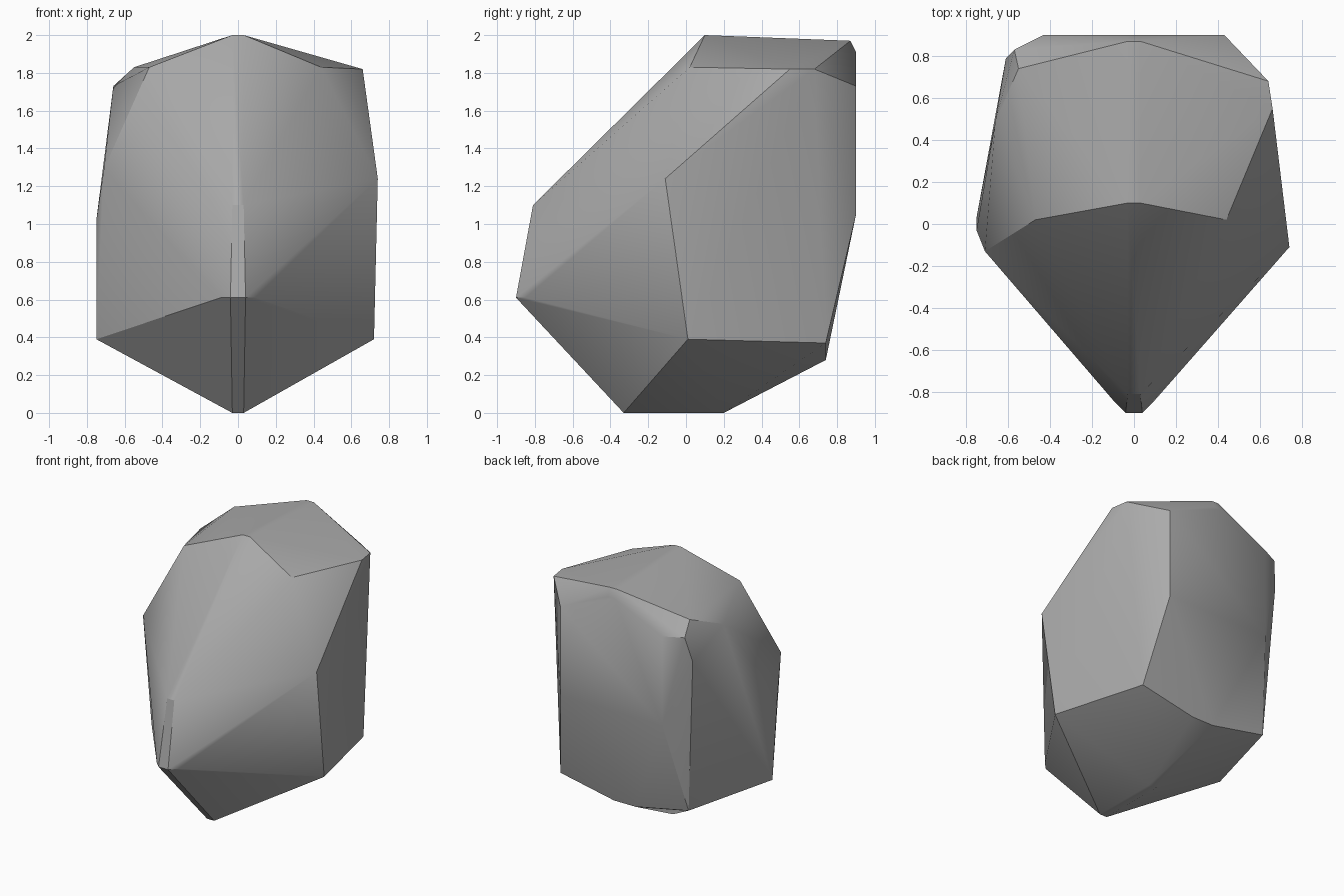
import bpy
import bmesh
import math

# Remove the default cube
cube = bpy.data.objects.get("Cube")
if cube:
    bpy.data.objects.remove(cube, do_unlink=True)


def make_material(name, colour):
    mat = bpy.data.materials.new(name)
    mat.use_nodes = True
    mat.diffuse_color = colour
    mat.node_tree.nodes["Principled BSDF"].inputs["Base Color"].default_value = colour
    return mat


def mirrored(points):
    """Return the points together with their copies across the centre plane."""
    return points + [(-x, y, z) for x, y, z in points]


# Ridge corners shared by both halves: keel, nose, crest and back wall
ridge = mirrored([
    (.03, -.33, 0), (.03, .2, 0),
    (.04, -.9, .61), (.09, -.85, .61), (.03, -.81, 1.1),
    (.03, .1, 2), (.03, .87, 1.97), (.03, .9, 1.91),
    (.09, .74, .28), (.54, .74, .37), (.43, .9, 1.05), (.43, .9, 1.73),
])

# Uneven corners of the left flank
left_flank = [
    (.74, -.11, 1.24), (.72, .01, .39),
    (.44, .02, 1.83), (.66, .55, 1.82), (.64, .68, 1.82),
]

# Uneven corners of the right flank
right_flank = [
    (-.71, -.13, 1.29), (-.75, -.03, 1.02), (-.75, .03, .39),
    (-.47, .02, 1.83), (-.55, .74, 1.83), (-.66, .49, 1.73),
    (-.57, .83, 1.73), (-.61, .79, 1.54),
]

# Wrap a convex skin around the corners
bm = bmesh.new()
for corner in ridge + left_flank + right_flank:
    bm.verts.new(corner)
hull = bmesh.ops.convex_hull(bm, input=bm.verts)
unused = [v for v in bm.verts if not v.link_faces]
bmesh.ops.delete(bm, geom=unused, context="VERTS")
bmesh.ops.dissolve_limit(bm, angle_limit=math.radians(3),
                         verts=bm.verts, edges=bm.edges)
bmesh.ops.recalc_face_normals(bm, faces=bm.faces)

mesh = bpy.data.meshes.new("boulder")
bm.to_mesh(mesh)
bm.free()
boulder = bpy.data.objects.new("boulder", mesh)
bpy.context.collection.objects.link(boulder)
mesh.materials.append(make_material("stone grey", (.4, .4, .4, 1)))

# Blend the shallow creases and keep the strong ones sharp
bpy.context.view_layer.objects.active = boulder
boulder.select_set(True)
bpy.ops.object.shade_smooth_by_angle(angle=math.radians(30))
